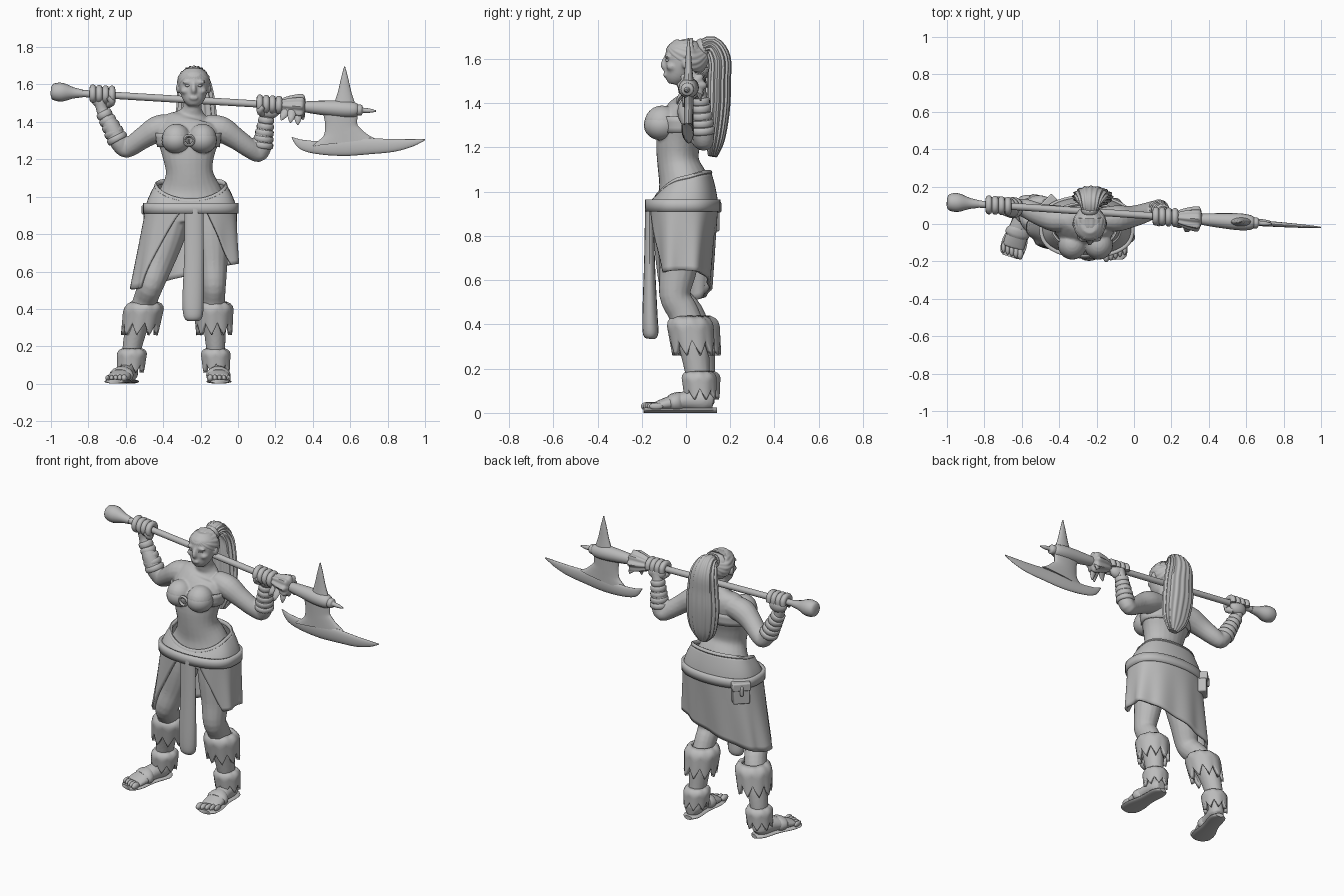
import bpy, bmesh
from math import sin, cos, pi, radians
from mathutils import Vector, Matrix

if "Cube" in bpy.data.objects:
    bpy.data.objects.remove(bpy.data.objects["Cube"])

GREY = (0.5, 0.5, 0.5, 1)
mat = bpy.data.materials.new("clay_grey")
mat.use_nodes = True
mat.diffuse_color = GREY
mat.node_tree.nodes["Principled BSDF"].inputs["Base Color"].default_value = GREY
X, Y = Vector((1, 0, 0)), Vector((0, 1, 0))
made = []


def make(name, bm, thick=0, blend=0):
    """Turn a bmesh into a named object."""
    bmesh.ops.recalc_face_normals(bm, faces=bm.faces)
    me = bpy.data.meshes.new(name)
    bm.to_mesh(me)
    bm.free()
    me.materials.append(mat)
    ob = bpy.data.objects.new(name, me)
    bpy.context.scene.collection.objects.link(ob)
    made.append(ob)
    if thick:
        m = ob.modifiers.new("thickness", "SOLIDIFY")
        m.thickness, m.offset = thick, 0
    if blend:
        m = ob.modifiers.new("blend", "REMESH")
        m.mode, m.voxel_size, m.use_smooth_shade = "VOXEL", blend, True
        m = ob.modifiers.new("soften", "SMOOTH")
        m.factor, m.iterations = 0.5, 4
    return ob


def loft(secs, bm=None, ref=X, n=16, ribs=0, depth=0, steps=4):
    """Smooth closed loft through sections (x, y, z, radius[, second radius])."""
    if bm is None:
        bm = bmesh.new()
    s = [q if len(q) == 5 else (*q, q[3]) for q in secs]
    pts = []
    for i in range(len(s) - 1):
        a, b, c, d = s[max(i - 1, 0)], s[i], s[i + 1], s[min(i + 2, len(s) - 1)]
        for k in range(steps):
            t = k / steps
            pts.append([q + t / 2 * (r - p + t * (2 * p - 5 * q + 4 * r - w + t * (3 * (q - r) + w - p)))
                        for p, q, r, w in zip(a, b, c, d)])
    pts.append(s[-1])
    rings = []
    for i, p in enumerate(pts):
        t = (Vector(pts[min(i + 1, len(pts) - 1)][:3]) - Vector(pts[max(i - 1, 0)][:3])).normalized()
        u = (ref - t * ref.dot(t)).normalized()
        v = t.cross(u)
        ring = []
        for j in range(n):
            a = 2 * pi * j / n
            k = 1 + depth * cos(ribs * a)
            ring.append(bm.verts.new(Vector(p[:3]) + k * (u * max(p[3], .001) * cos(a) + v * max(p[4], .001) * sin(a))))
        rings.append(ring)
    for r, q in zip(rings, rings[1:]):
        for j in range(n):
            bm.faces.new((r[j], r[(j + 1) % n], q[(j + 1) % n], q[j]))
    bm.faces.new(rings[0])
    bm.faces.new(rings[-1])
    return bm


def ball(loc, r, bm=None):
    if bm is None:
        bm = bmesh.new()
    bmesh.ops.create_uvsphere(bm, u_segments=20, v_segments=12, radius=1,
                              matrix=Matrix.Translation(loc) @ Matrix.Diagonal((*r, 1)))
    return bm


def sheet(f, nu, nv, closed):
    """Grid surface from f(u, v)."""
    bm = bmesh.new()
    cols = [[bm.verts.new(f(i / nu, j / nv)) for j in range(nv + 1)] for i in range(nu + (not closed))]
    for i in range(nu):
        a, b = cols[i], cols[(i + 1) % len(cols)]
        for j in range(nv):
            bm.faces.new((a[j], a[j + 1], b[j + 1], b[j]))
    return bm


def S(x, dy=0, dz=0):
    """Point on the axe shaft line."""
    return (x, .05 - .068 * x + dy, 1.502 - .06 * x + dz)


def along(rows, **kw):
    return loft([(*S(x), r) for x, r in rows], ref=Y, **kw)


# Body: torso, neck, head and limbs blended into one skin
skin = loft([(-.26, 0, .86, .17, .12), (-.255, 0, .96, .2, .13), (-.255, -.01, 1.04, .165, .115),
             (-.26, -.035, 1.13, .126, .095), (-.265, -.035, 1.22, .14, .1), (-.265, -.015, 1.31, .165, .105),
             (-.26, .02, 1.39, .15, .085), (-.25, .025, 1.435, .09, .06), (-.245, .015, 1.47, .052, .052),
             (-.24, 0, 1.54, .047, .05)], n=24)
HX = -.237
loft([(HX, -.05, 1.485, .028, .03), (HX, -.045, 1.51, .052, .05), (HX, -.03, 1.55, .07, .068),
      (HX, -.013, 1.60, .08, .083), (HX, -.003, 1.65, .076, .08), (HX, 0, 1.685, .045, .05)], skin, n=24)
loft([(HX, -.09, 1.612, .009), (HX, -.102, 1.575, .014), (HX, -.09, 1.557, .015)], skin)
ball((HX, -.092, 1.528), (.025, .012, .012), skin)
for s in (-1, 1):
    ball((HX + s * .033, -.084, 1.612), (.03, .012, .009), skin)
    ball((HX + s * .042, -.06, 1.565), (.028, .03, .02), skin)
    ball((HX + s * .083, .0, 1.58), (.012, .018, .028), skin)
    ball((-.26 + s * .07, -.108, 1.312), (.076, .08, .078), skin)
right_arm = [(-.33, .03, 1.38, .06), (-.42, .03, 1.365, .072), (-.5, .05, 1.32, .06), (-.57, .08, 1.27, .052),
             (-.605, .09, 1.255, .046), (-.64, .085, 1.30, .05), (-.68, .085, 1.38, .045),
             (-.725, .1, 1.46, .032), (-.735, .1, 1.52, .035)]
left_arm = [(-.17, .03, 1.38, .06), (-.09, .03, 1.36, .07), (-.01, .04, 1.31, .058), (.06, .06, 1.26, .052),
            (.11, .08, 1.23, .046), (.13, .075, 1.27, .05), (.14, .07, 1.34, .047),
            (.155, .062, 1.43, .033), (.165, .055, 1.48, .035)]
right_leg = [(-.35, 0, .92, .105, .12), (-.38, -.02, .8, .1, .105), (-.425, -.035, .65, .083, .085),
             (-.465, -.05, .53, .068, .07), (-.495, .01, .45, .065, .07), (-.535, .055, .33, .062, .07),
             (-.565, .075, .2, .052, .058), (-.575, .08, .1, .045, .05), (-.58, .08, .04, .045, .05)]
left_leg = [(-.16, 0, .92, .1, .12), (-.145, -.02, .8, .1, .105), (-.135, -.035, .65, .08, .085),
            (-.13, -.05, .53, .066, .07), (-.13, -.01, .45, .062, .07), (-.125, .03, .33, .062, .07),
            (-.12, .05, .2, .052, .058), (-.115, .065, .1, .043, .05), (-.11, .07, .04, .045, .05)]
for limb, ref in ((right_arm, Y), (left_arm, Y), (right_leg, X), (left_leg, X)):
    loft(limb, skin, ref=ref)


def lerp(a, b, t):
    return Vector(a).lerp(Vector(b), t)


# Feet with toes, soles and straps
for side, heel, toe in (("right", (-.57, .12, 0), (-.66, -.17, 0)), ("left", (-.112, .13, 0), (-.1, -.185, 0))):
    def foot_path(rows):
        return [(*lerp(heel, toe, t)[:2], z, a, b) for t, z, a, b in rows]
    loft(foot_path([(.02, .05, .03, .035), (.15, .055, .048, .05), (.4, .055, .05, .045),
                    (.65, .043, .06, .033), (.85, .03, .06, .02)]), skin)
    make(side + "_sole", loft(foot_path([(-.03, .012, .025, .012), (.1, .012, .052, .012), (.45, .012, .052, .012),
                                         (.75, .012, .068, .012), (.95, .012, .062, .012), (1.02, .012, .04, .012)])))
    toes = bmesh.new()
    inner = 1 if side == "right" else -1
    for i in range(5):
        p = lerp(heel, toe, .96 - .03 * i)
        ball((p.x + inner * (.048 - .025 * i), p.y, .03), (.017 - .0015 * i, .032, .02 - .001 * i), toes)
    make(side + "_toes", toes)
    make(side + "_foot_strap", loft(foot_path([(.48, .05, .05, .045), (.53, .048, .062, .046),
                                               (.6, .045, .066, .043), (.65, .042, .055, .036)])))
make("body", skin, blend=.007)

# Eyes
for s, side in ((-1, "right"), (1, "left")):
    make(side + "_eye", ball((HX + s * .032, -.082, 1.594), (.015, .011, .007)))

# Hair pulled back into a long ribbed ponytail
make("hair_cap", loft([(HX, -.077, 1.66, .03, .02), (HX, -.05, 1.638, .07, .057), (HX, 0, 1.615, .088, .084),
                       (HX, .04, 1.61, .08, .08), (HX, .075, 1.625, .05, .05), (HX, .09, 1.635, .03, .03)],
                      n=108, ribs=18, depth=.02))
make("ponytail", loft([(-.235, .06, 1.64, .035, .035), (-.235, .115, 1.66, .06, .042), (-.232, .15, 1.6, .085, .05),
                       (-.225, .15, 1.5, .098, .05), (-.222, .148, 1.4, .105, .05), (-.215, .14, 1.3, .098, .046),
                       (-.21, .13, 1.22, .078, .038), (-.205, .12, 1.16, .03, .02)], n=96, ribs=16, depth=.06))
make("hair_tie", loft([(HX, .06, 1.64, .035), (HX, .07, 1.645, .046), (HX, .085, 1.65, .046), (HX, .095, 1.655, .035)]))

# Chest wrap
for s, side in ((-1, "right"), (1, "left")):
    make(side + "_cup", ball((-.26 + s * .07, -.109, 1.302), (.078, .082, .071)))
make("chest_band", sheet(lambda u, v: (-.265 + (.163 + .01 * v) * cos(2 * pi * u),
                                       -.02 + (.108 + .004 * v) * sin(2 * pi * u), 1.265 + .075 * v), 40, 3, True), .01)
make("chest_ring", sheet(lambda u, v: (-.262 + (.026 + .008 * cos(2 * pi * v)) * cos(2 * pi * u),
                                       -.172 + .009 * sin(2 * pi * v),
                                       1.3 + (.026 + .008 * cos(2 * pi * v)) * sin(2 * pi * u)), 20, 8, True))


# Hip cloth, belt and open-fronted skirt
def around(phi, cx, cy, rx, ry, z):
    c = cos(phi)
    return (cx - rx * sin(phi), cy - ry * abs(c) ** .7 * (1 if c > 0 else -1), z)


def hip_cloth(u, v):
    phi = 2 * pi * u
    top = 1.085 - .11 * ((1 + cos(phi)) / 2) ** 2
    return around(phi, -.252, -.012, .235 - .05 * v ** 1.5, .15 - .03 * v ** 1.5, .94 + (top - .94) * v)


def skirt(u, v):
    phi = radians((1 - u) * (8 + 50 * v ** .8) + u * (342 - 42 * v))
    k = 1 + .04 * v * sin(phi * 9)
    hem = .575 - .07 * sin(phi)
    return around(phi, -.25 - .03 * v, -.012 - .008 * v, k * (.235 + .045 * v), k * (.15 - .022 * v), .94 + (hem - .94) * v)


make("hip_cloth", sheet(hip_cloth, 64, 8, True), .014)
make("hip_cloth_rim", sheet(lambda u, v: Vector(hip_cloth(u, 1)) + Vector((
    -.011 * sin(2 * pi * u) * cos(2 * pi * v), -.011 * cos(2 * pi * u) * cos(2 * pi * v), .014 * sin(2 * pi * v))), 64, 8, True))
make("skirt", sheet(skirt, 80, 14, False), .016)
make("belt", sheet(lambda u, v: around(2 * pi * u, -.252, -.015, .245, .16, .91 + .055 * v), 64, 2, True), .02)
make("front_cloth", loft([(-.235, -.165, .94, .05, .02), (-.235, -.165, .7, .052, .024), (-.24, -.163, .45, .057, .034),
                          (-.24, -.16, .36, .05, .035), (-.24, -.16, .335, .03, .02)]))
for name, out, up, size in (("pouch", 0, 0, (.1, .055, .13)), ("pouch_flap", .006, .045, (.108, .06, .05)),
                            ("pouch_clasp", .035, .02, (.02, .015, .06))):
    bm = bmesh.new()
    bmesh.ops.create_cube(bm, size=1, matrix=Matrix.Translation((-.455 - out * .7, .1 + out * .7, .885 + up))
                          @ Matrix.Rotation(radians(45), 4, "Z") @ Matrix.Diagonal((*size, 1)))
    bevel = make(name, bm).modifiers.new("round", "BEVEL")
    bevel.width, bevel.segments = .008, 2


# Ragged fur cuffs below the knees and at the ankles
def cuff(name, top, bot, r, teeth):
    def f(u, v):
        w = v * (1 - .4 * abs(2 * ((u * teeth) % 1) - 1))
        rad = r * (.65 + .35 * min(1, v * 4) ** .5 - .1 * v)
        p = lerp(top, bot, w)
        return (p.x + rad * cos(2 * pi * u), p.y + rad * sin(2 * pi * u), p.z)
    make(name, sheet(f, teeth * 6, 10, True), .022)


cuff("right_knee_cuff", (-.5, .04, .43), (-.525, .06, .26), .1, 9)
cuff("left_knee_cuff", (-.13, .015, .43), (-.125, .035, .26), .097, 9)
cuff("right_ankle_cuff", (-.565, .075, .18), (-.575, .08, .06), .071, 8)
cuff("left_ankle_cuff", (-.12, .058, .18), (-.115, .065, .06), .07, 8)

# Wrapped forearm bands
for side, p0, p1 in (("right", (-.638, .086, 1.295), (-.722, .098, 1.455)), ("left", (.13, .076, 1.26), (.153, .064, 1.425))):
    for i in range(5):
        r = .056 - .0035 * i
        make(f"{side}_arm_band_{i + 1}", loft([(*lerp(p0, p1, (i + t) / 5), r * k) for t, k in
                                              ((0, .85), (.2, 1), (.8, 1), (1, .85))], ref=Y, n=20, steps=2))

# Hands gripping the shaft
for side, x in (("right", -.725), ("left", .168)):
    hand = ball(S(x, .012, -.03), (.058, .036, .045))
    for i in range(4):
        fx = x + (i - 1.5) * .034
        loft([(*S(fx, -.034 * cos(a), .034 * sin(a)), .018) for a in (radians(-70 + 45 * k) for k in range(7))], hand, n=10)
    s = 1 if side == "right" else -1
    loft([(*S(x + s * .03, .01, -.05), .022), (*S(x + s * .05, -.025, -.035), .02), (*S(x + s * .03, -.042, -.01), .013)], hand, n=10)
    make(side + "_hand", hand)

# Great axe: shaft, pommel, socket, fur wrap and blades
make("axe_shaft", along([(-.9, .019), (.4, .019)]))
make("axe_pommel", along([(-1, .02), (-.988, .043), (-.94, .05), (-.88, .03), (-.83, .021)]))
make("axe_socket", along([(.35, .028), (.42, .036), (.55, .045), (.62, .04), (.645, .026)]))
make("axe_tip", along([(.635, .03), (.66, .028), (.67, .014), (.7, .012), (.738, .004)]))
make("shaft_wrap", along([(.22, .025), (.245, .04), (.3, .056), (.345, .06), (.36, .03)], n=48, ribs=8, depth=.1))
tails = bmesh.new()
for x, dx, dy, dz in ((.26, -.03, -.05, -.08), (.29, -.01, -.07, -.09), (.32, 0, -.04, -.1), (.33, .02, .04, -.07)):
    loft([(*S(x, dy * .4, -.02), .026, .016), (*S(x + dx * .6, dy * .9, dz * .7), .018, .01),
          (*S(x + dx, dy, dz), .003)], tails, n=8)
make("shaft_wrap_tails", tails)
make("axe_crescent", loft([(x, S(x)[1], z, a, h) for x, z, a, h in
                           ((.288, 1.317, .003, .003), (.345, 1.278, .01, .027), (.44, 1.262, .014, .036),
                            (.57, 1.268, .017, .05), (.7, 1.27, .015, .043), (.83, 1.274, .012, .034),
                            (.93, 1.288, .008, .02), (1, 1.305, .003, .003))], ref=Y, n=20, steps=6))
make("axe_neck", loft([(x, S(x)[1], z, a, .021) for x, z, a in
                       ((.545, 1.47, .095), (.55, 1.42, .088), (.553, 1.37, .088), (.56, 1.33, .115), (.565, 1.29, .17))], n=20))
make("axe_spike", loft([(.57, S(.57)[1], z, a, b) for z, a, b in
                        ((1.47, .07, .03), (1.5, .056, .024), (1.56, .036, .017), (1.63, .02, .011), (1.695, .003, .003))]))

# Smooth shading with crisp edges
bpy.ops.object.select_all(action="DESELECT")
for ob in made:
    ob.select_set(True)
bpy.context.view_layer.objects.active = made[0]
bpy.ops.object.shade_smooth_by_angle(angle=radians(45))
